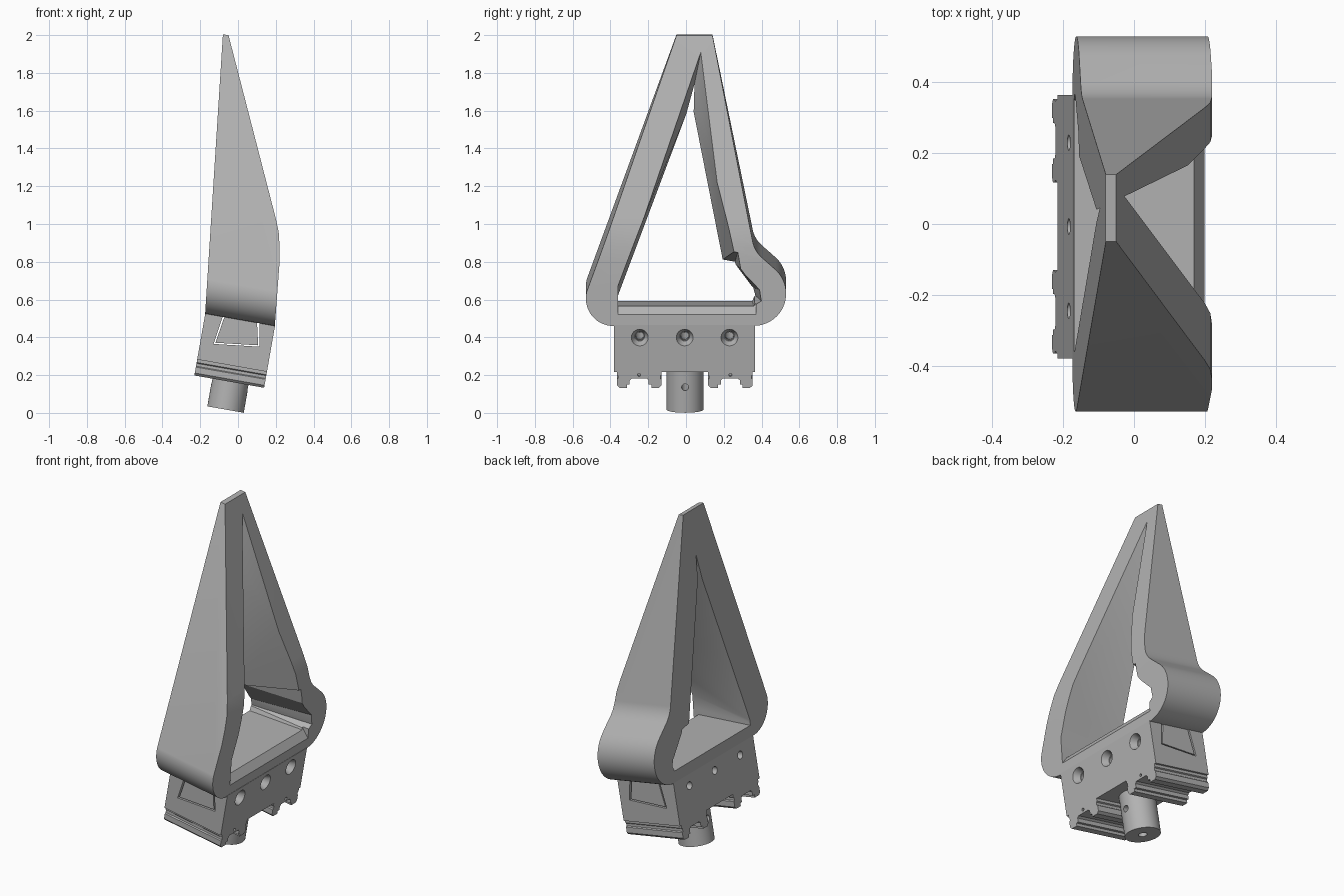
import bpy, bmesh, math
from mathutils import Vector

if "Cube" in bpy.data.objects:
    bpy.data.objects.remove(bpy.data.objects["Cube"])

TILT = math.radians(10)
grey = bpy.data.materials.new("plain grey")
grey.use_nodes = True
grey.diffuse_color = (0.45, 0.45, 0.45, 1)
grey.node_tree.nodes["Principled BSDF"].inputs["Base Color"].default_value = grey.diffuse_color


def loft(name, ring_a, ring_b):
    """Solid between two rings with the same number of points."""
    bm = bmesh.new()
    a = [bm.verts.new(p) for p in ring_a]
    b = [bm.verts.new(p) for p in ring_b]
    n = len(a)
    caps = [bm.faces.new(a), bm.faces.new(b)]
    for i in range(n):
        j = (i + 1) % n
        bm.faces.new((a[i], a[j], b[j], b[i]))
    bmesh.ops.recalc_face_normals(bm, faces=bm.faces)
    if name == "opening_cutter":
        bmesh.ops.triangulate(bm, faces=bm.faces)
    mesh = bpy.data.meshes.new(name)
    bm.to_mesh(mesh)
    bm.free()
    mesh.materials.append(grey)
    obj = bpy.data.objects.new(name, mesh)
    bpy.context.collection.objects.link(obj)
    return obj


def prism_x(name, yz, x0, x1):
    return loft(name, [(x0, y, z) for y, z in yz], [(x1, y, z) for y, z in yz])


def prism_y(name, xz, y0, y1):
    return loft(name, [(x, y0, z) for x, z in xz], [(x, y1, z) for x, z in xz])


def arc(cy, cz, r, start, end, n=16, r_end=None):
    angles = [math.radians(start + (end - start) * i / n) for i in range(n + 1)]
    return [(cy + r * math.cos(t), cz + r * math.sin(t)) for t in angles]


def cone_x(name, y, z, r0, r1, x0, x1):
    return loft(name, [(x0, *p) for p in arc(y, z, r0, 0, 352.5, 47)],
                [(x1, *p) for p in arc(y, z, r1, 0, 352.5, 47)])


def cylinder_z(name, x, y, r, z0, z1):
    ring = arc(x, y, r, 0, 354, 59)
    return loft(name, [(*p, z0) for p in ring], [(*p, z1) for p in ring])


def boolean(obj, cutter, operation="DIFFERENCE"):
    mod = obj.modifiers.new("cut", "BOOLEAN")
    mod.object, mod.operation, mod.solver = cutter, operation, "EXACT"
    bpy.ops.object.select_all(action="DESELECT")
    bpy.context.view_layer.objects.active = obj
    obj.select_set(True)
    bpy.ops.object.modifier_apply(modifier=mod.name)
    bpy.data.objects.remove(cutter)


def interpolate(line, z):
    """x on a side line, given as (x, z) points with rising z."""
    for (xa, za), (xb, zb) in zip(line, line[1:]):
        if z <= zb:
            break
    return xa + (xb - xa) * (z - za) / (zb - za)


# Blade frame: outline across the width, trimmed by the tapering side profile
outline = (arc(0.36, 0.658, 0.17, 270, 408, 28) + arc(0.5, 0.961, 0.15, 228, 192)
           + [(0.14, 1.96), (-0.05, 1.96)] + arc(-0.385, 0.632, 0.145, 165, 270, 20))
blade = prism_x("blade_frame", outline, -0.7, 0.4)
back_line = [(-0.262, 0.482), (-0.426, 1.956)]
front_line = [(0.112, 0.487), (0.078, 0.826), (0.064, 0.905),
              (0.046, 0.98), (0.018, 1.049), (-0.397, 1.961)]
taper = [(-0.25, 0.375), (0.123, 0.375)] + front_line + [(-0.402, 1.972), (-0.428, 1.972)]
boolean(blade, prism_y("taper_cutter", taper, -1, 1), "INTERSECT")

# Opening: wide and tall on one side, narrower on the other
near = [(-0.36, 0.59), (0.36, 0.59), (0.40, 0.62), (0.39, 0.68),
        (0.29, 0.79), (0.255, 0.88), (0.08, 1.885), (-0.36, 0.70)]
far = [(-0.36, 0.551), (0.35, 0.551), (0.365, 0.58), (0.355, 0.62),
       (0.26, 0.745), (0.19, 0.765), (0.03, 1.618), (-0.36, 0.575)]
ring_near, ring_far = [], []
for (yn, zn), (yf, zf) in zip(near, far):
    p = Vector((interpolate(front_line, zn), yn, zn))
    q = Vector((interpolate(back_line, zf), yf, zf))
    ring_near.append(p + (p - q) * 0.4 + Vector((0.02, 0, 0)))
    ring_far.append(q - (p - q) * 0.1 - Vector((0.03, 0, 0)))
boolean(blade, loft("opening_cutter", ring_near, ring_far))
lip = [(0.063, 0.592), (0.063, 0.62), (0.16, 0.62), (0.16, 0.49)]
boolean(blade, prism_y("lip_cutter", lip, -0.36, 0.37))

# Mounting block with a dovetail key and three countersunk screw holes
block = prism_x("mounting_block", [(-0.38, 0.241), (0.365, 0.241), (0.365, 0.492), (-0.38, 0.492)],
                -0.262, 0.113)
slot = [(-0.191, 0.337), (0.052, 0.365), (0.022, 0.52), (-0.163, 0.52)]
key = [(-0.182, 0.345), (0.043, 0.371), (0.016, 0.489), (-0.159, 0.489)]
boolean(block, prism_y("slot_cutter", slot, -0.5, 0.5))
dovetail = prism_y("dovetail_key", key, -0.378, 0.363)
for y in (-0.245, -0.007, 0.23):
    for part in (block, dovetail):
        boolean(part, cone_x("bore_cutter", y, 0.425, 0.022, 0.022, -0.5, 0.5))
    boolean(block, cone_x("sink_cutter", y, 0.425, 0.026, 0.045, 0.075, 0.114))

# Slotted rails under the block
half = [(0.118, 0.241), (0.118, 0.225), (0.112, 0.22), (0.112, 0.205), (0.118, 0.2),
        (0.118, 0.168), (0.105, 0.155), (0.065, 0.155), (0.065, 0.172), (0.05, 0.172),
        (0.05, 0.195), (0.04, 0.205)]
rails = []
for name, y in (("front_rail", -0.248), ("back_rail", 0.235)):
    profile = [(y + a, z) for a, z in half] + [(y - a, z) for a, z in reversed(half)]
    rail = prism_x(name, profile, -0.262, 0.113)
    boolean(rail, cone_x("pin_cutter", y, 0.224, 0.008, 0.008, 0.08, 0.2))
    rails.append(rail)

# Round peg with a cross bore and a centre bore
peg = cylinder_z("peg", -0.068, -0.005, 0.098, 0.006, 0.25)
boolean(peg, cone_x("cross_cutter", -0.005, 0.143, 0.018, 0.018, -0.3, 0.2))
boolean(peg, cylinder_z("centre_cutter", -0.068, -0.005, 0.024, -0.1, 0.1))

# Tilt the whole tool and smooth the round surfaces
for obj in [blade, block, dovetail, peg] + rails:
    obj.rotation_euler.y = TILT
    bpy.ops.object.select_all(action="DESELECT")
    obj.select_set(True)
    bpy.context.view_layer.objects.active = obj
    bpy.ops.object.shade_smooth_by_angle(angle=math.radians(25))
